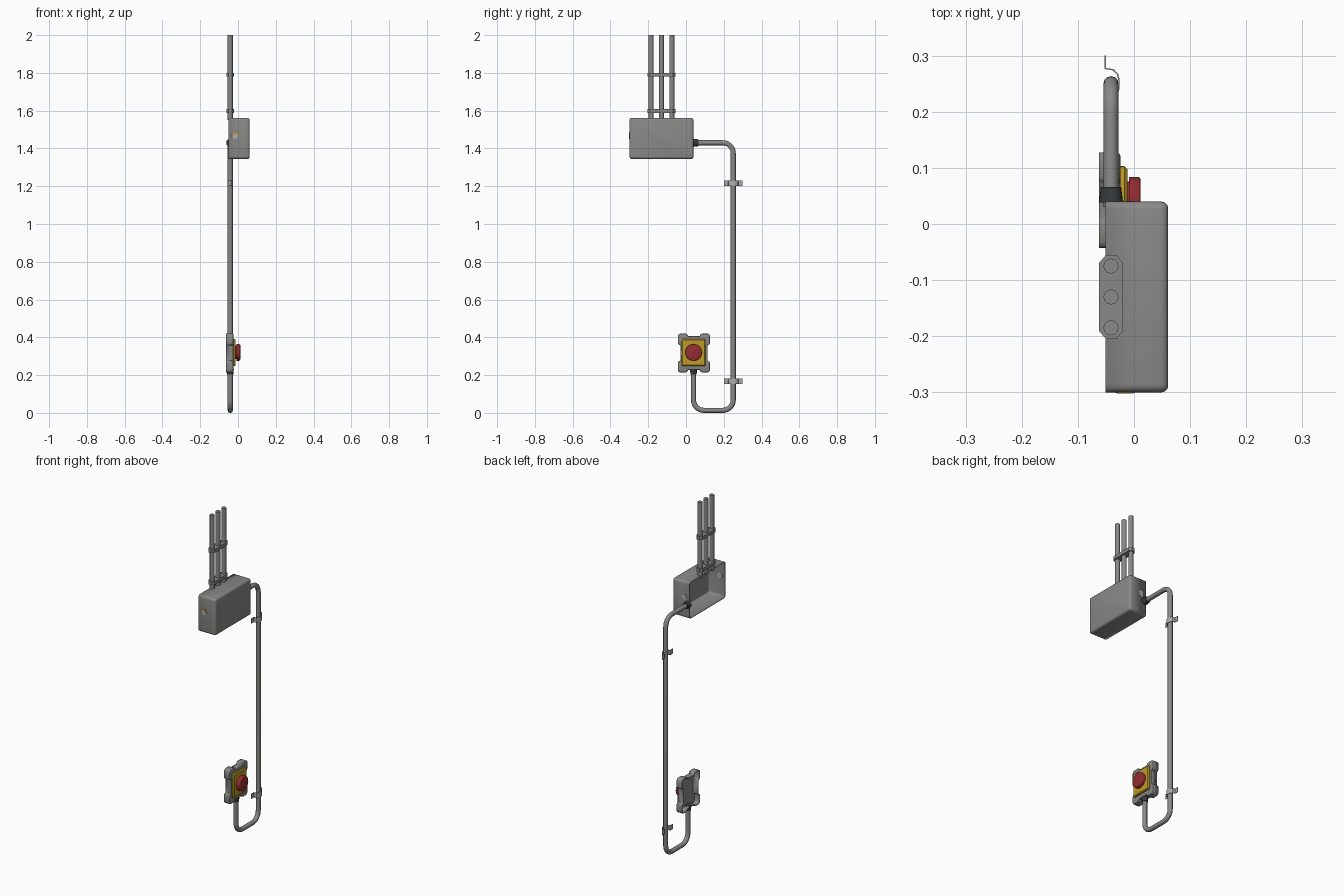
import bpy, bmesh, math
from mathutils import Vector, Matrix

if "Cube" in bpy.data.objects:
    bpy.data.objects.remove(bpy.data.objects["Cube"])


def mat(name, r, g, b):
    m = bpy.data.materials.new(name)
    m.diffuse_color = (r, g, b, 1)
    m.use_nodes = True
    m.node_tree.nodes["Principled BSDF"].inputs["Base Color"].default_value = m.diffuse_color
    return m


GREY = mat("grey_metal", 0.25, 0.25, 0.245)
LIGHT = mat("light_steel", 0.42, 0.42, 0.42)
DARK = mat("dark_rubber", 0.035, 0.042, 0.047)
YELLOW = mat("yellow_plate", 0.52, 0.33, 0.02)
RED = mat("red_button", 0.30, 0.025, 0.03)
ORANGE = mat("orange_mark", 0.6, 0.28, 0.03)
PX, R = -0.041, 0.0135            # pipe axis x and pipe radius


def finish(obj, m, angle=35):
    obj.data.materials.append(m)
    bpy.ops.object.select_all(action='DESELECT')
    obj.select_set(True)
    bpy.context.view_layer.objects.active = obj
    if obj.type == 'CURVE':
        bpy.ops.object.convert(target='MESH')
    bpy.ops.object.shade_smooth_by_angle(angle=math.radians(angle))
    return bpy.context.object


def to_object(name, bm, m):
    bmesh.ops.recalc_face_normals(bm, faces=bm.faces)
    me = bpy.data.meshes.new(name)
    bm.to_mesh(me)
    bm.free()
    obj = bpy.data.objects.new(name, me)
    bpy.context.collection.objects.link(obj)
    return finish(obj, m)


def extrude(name, pts, vec, m, bevel=0, seg=3, hollow=0):
    """Extrude a profile; optionally round the far rim and leave the start side open."""
    bm = bmesh.new()
    base = bm.faces.new([bm.verts.new(p) for p in pts])
    vec = Vector(vec)
    ext = bmesh.ops.extrude_face_region(bm, geom=[base], use_keep_orig=True)["geom"]
    top = [v for v in ext if isinstance(v, bmesh.types.BMVert)]
    bmesh.ops.translate(bm, verts=top, vec=vec)
    if bevel:
        tops = set(top)
        rim = [e for e in bm.edges if e.verts[0] in tops and e.verts[1] in tops]
        bmesh.ops.bevel(bm, geom=rim, offset=bevel, segments=seg, profile=0.5, affect='EDGES')
    bm.normal_update()
    if hollow:
        o = Vector(pts[0])
        back = [f for f in bm.faces if all(abs((v.co - o).dot(vec)) < 1e-7 for v in f.verts)]
        obj_bm = bm
        bmesh.ops.recalc_face_normals(obj_bm, faces=bm.faces)
        bmesh.ops.delete(bm, geom=back, context='FACES_ONLY')
        me = bpy.data.meshes.new(name)
        bm.to_mesh(me)
        bm.free()
        obj = bpy.data.objects.new(name, me)
        bpy.context.collection.objects.link(obj)
        finish(obj, m)
        s = obj.modifiers.new("wall", 'SOLIDIFY')
        s.thickness, s.offset = hollow, -1
        return obj
    return to_object(name, bm, m)


def mirror4(quad):
    """Complete a first-quadrant outline (counter-clockwise) to all four quadrants."""
    half = quad + [(-u, v) for u, v in reversed(quad)]
    return half + [(-u, -v) for u, v in half]


def yz(pts, x, cy, cz):
    return [(x, cy + u, cz + v) for u, v in pts]


def round_rect(a, b, r, n=4):
    return mirror4([(a - r + r * math.cos(t), b - r + r * math.sin(t))
                    for t in (math.pi / 2 * i / n for i in range(n + 1))])


def cone(name, loc, axis, r1, r2, depth, m, n=24):
    """Cylinder or cone starting at loc and running along axis."""
    bm = bmesh.new()
    bmesh.ops.create_cone(bm, cap_ends=True, segments=n, radius1=r1, radius2=r2, depth=depth)
    axis = Vector(axis)
    rot = axis.to_track_quat('Z', 'Y').to_matrix().to_4x4()
    bm.transform(Matrix.Translation(Vector(loc) + axis * depth / 2) @ rot)
    return to_object(name, bm, m)


def pipe(name, pts, bend=0.055, n=8):
    """Tube through right-angled corner points with rounded bends."""
    pts = [Vector(p) for p in pts]
    path = [pts[0]]
    for a, b, c in zip(pts, pts[1:], pts[2:]):
        u, v = (a - b).normalized(), (c - b).normalized()
        for i in range(n + 1):
            t = math.pi / 2 * i / n
            path.append(b + bend * (u * (1 - math.sin(t)) + v * (1 - math.cos(t))))
    path.append(pts[-1])
    cu = bpy.data.curves.new(name, 'CURVE')
    cu.dimensions = '3D'
    cu.bevel_depth, cu.bevel_resolution, cu.use_fill_caps = R, 4, True
    sp = cu.splines.new('POLY')
    sp.points.add(len(path) - 1)
    for p, co in zip(sp.points, path):
        p.co = (*co, 1)
    obj = bpy.data.objects.new(name, cu)
    bpy.context.collection.objects.link(obj)
    return finish(obj, GREY)


# junction box, open at the wall side
extrude("junction_box", yz(round_rect(0.17, 0.109, 0.014), -0.051, -0.13, 1.453),
        (0.112, 0, 0), GREY, bevel=0.012, hollow=0.004)

# pale round plugs through both end walls, with an orange mark on the front one
for side, y in (("front", -0.301), ("back", 0.0355)):
    cone(side + "_plug", (-0.016, y, 1.468), (0, 1, 0), 0.017, 0.017, 0.0055, LIGHT)
extrude("orange_mark", [(-0.03, -0.302, 1.475), (-0.002, -0.302, 1.475),
                        (-0.002, -0.302, 1.485), (-0.03, -0.302, 1.485)],
        (0, 0.002, 0), ORANGE)

# three feed pipes with their two shared clamps
for i, y in enumerate((-0.185, -0.13, -0.075)):
    pipe(f"feed_pipe_{i + 1}", [(PX, y, 1.55), (PX, y, 2.0)])
octagon = mirror4([(0.021, 0.061), (0.009, 0.075)])
for i, z in enumerate((1.598, 1.79)):
    extrude(f"feed_clamp_{i + 1}", [(PX + u, -0.13 + v, z - 0.01) for u, v in octagon],
            (0, 0, 0.02), GREY)

# long pipe from the junction box down and round to the switch
pipe("switch_pipe", [(PX, 0.03, 1.43), (PX, 0.25, 1.43), (PX, 0.25, R),
                     (PX, 0.04, R), (PX, 0.04, 0.23)])
cone("box_gland", (PX, 0.038, 1.43), (0, 1, 0), 0.0215, 0.018, 0.028, DARK)
cone("switch_gland", (PX, 0.04, 0.202), (0, 0, 1), 0.016, 0.019, 0.03, DARK)

# bent strip saddles holding the long pipe
half = [(-0.05, 0.05), (-0.05, 0.028), (-0.036, 0.026), (-0.028, 0.017), (-0.0255, 0.007)]
strip = half + [(x, -y) for x, y in reversed(half)]
outline = strip + [(x - 0.0025, y * 0.93 if abs(y) < 0.03 else y) for x, y in reversed(strip)]
for i, z in enumerate((0.152, 1.2)):
    extrude(f"pipe_saddle_{i + 1}", [(x, 0.25 + y, z) for x, y in outline],
            (0, 0, 0.03), LIGHT)

# switch housing with notched sides, open at the wall side
a, b, d = 0.085, 0.103, 0.013
housing = mirror4([(a - d, 0.04), (a - 0.003, 0.046), (a, 0.054), (a, b - 0.012),
                   (a - 0.004, b - 0.004), (a - 0.012, b), (0.044, b),
                   (0.036, b - 0.003), (0.03, b - d)])
extrude("switch_housing", yz(housing, -0.0625, 0.042, 0.317), (0.038, 0, 0),
        GREY, bevel=0.005, seg=2, hollow=0.004)

# yellow plate, collar and red mushroom button
extrude("yellow_plate", yz(round_rect(0.063, 0.071, 0.004, 2), -0.027, 0.04, 0.32),
        (0.015, 0, 0), YELLOW, bevel=0.005, seg=1)
cone("button_stem", (-0.013, 0.04, 0.32), (1, 0, 0), 0.036, 0.036, 0.006, RED, 32)
circle = [(0.044 * math.cos(2 * math.pi * i / 32), 0.044 * math.sin(2 * math.pi * i / 32))
          for i in range(32)]
extrude("red_button", yz(circle, -0.009, 0.04, 0.32), (0.021, 0, 0), RED, bevel=0.006)
